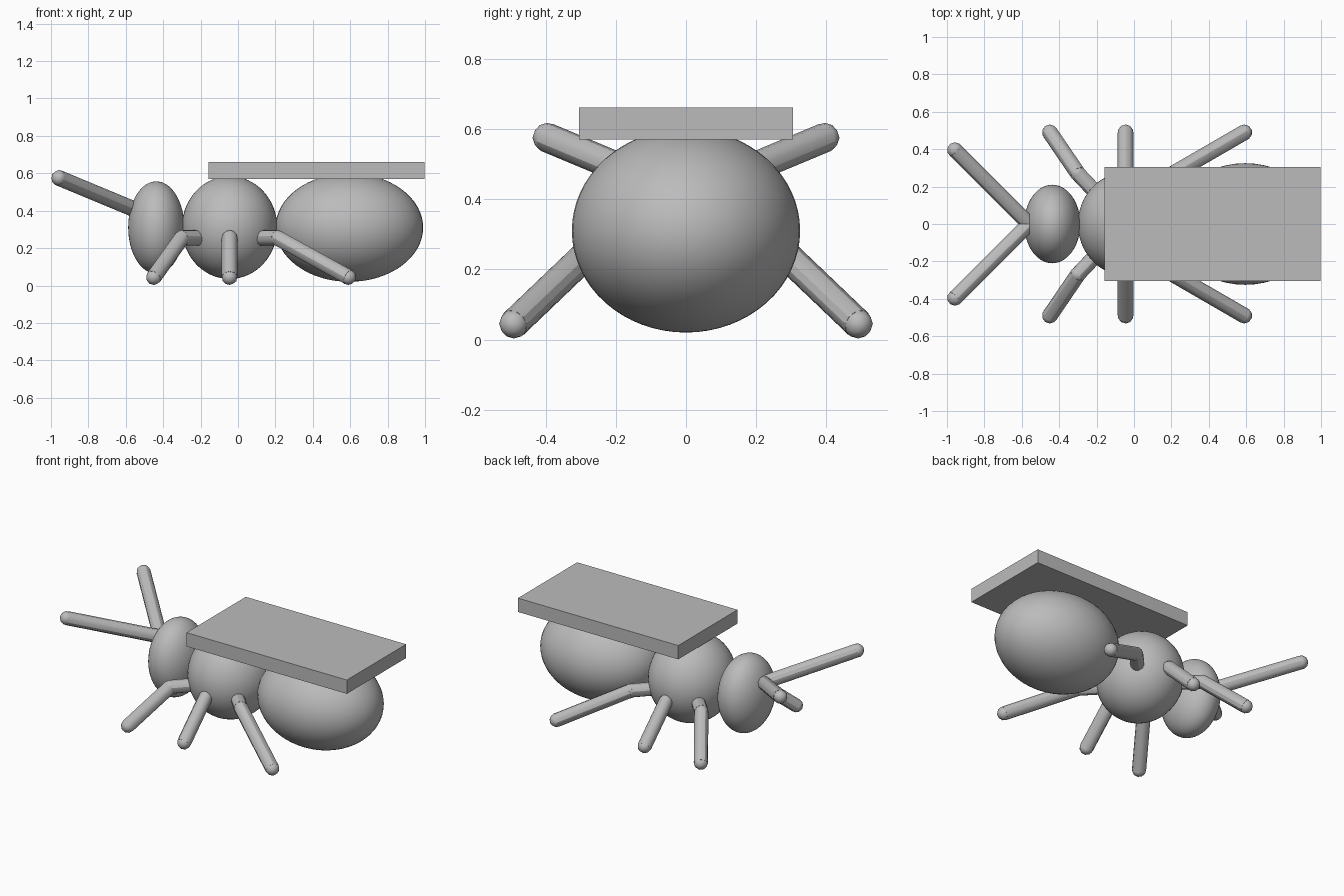
import bpy
import bmesh
from math import radians
from mathutils import Vector

cube = bpy.data.objects.get("Cube")
if cube:
    bpy.data.objects.remove(cube, do_unlink=True)

GREY = (0.5, 0.5, 0.5, 1)
grey = bpy.data.materials.new("plain grey")
grey.use_nodes = True
grey.diffuse_color = GREY
grey.node_tree.nodes["Principled BSDF"].inputs["Base Color"].default_value = GREY

LIMB_RADIUS = 0.042


def finish(name, bm, smooth=True):
    mesh = bpy.data.meshes.new(name)
    bm.to_mesh(mesh)
    bm.free()
    mesh.materials.append(grey)
    obj = bpy.data.objects.new(name, mesh)
    bpy.context.collection.objects.link(obj)
    if smooth:
        bpy.ops.object.select_all(action='DESELECT')
        obj.select_set(True)
        bpy.context.view_layer.objects.active = obj
        bpy.ops.object.shade_smooth_by_angle(angle=radians(30))
    return obj


def ellipsoid(name, centre, radii):
    bm = bmesh.new()
    bmesh.ops.create_uvsphere(bm, u_segments=48, v_segments=32, radius=1)
    bmesh.ops.scale(bm, vec=radii, verts=bm.verts)
    bmesh.ops.translate(bm, vec=centre, verts=bm.verts)
    return finish(name, bm)


def limb(name, points):
    """Round rods along the points, with a ball at every joint and tip."""
    bm = bmesh.new()
    points = [Vector(p) for p in points]
    for a, b in zip(points, points[1:]):
        rod = bmesh.ops.create_cone(bm, cap_ends=True, segments=12, depth=(b - a).length,
                                    radius1=LIMB_RADIUS, radius2=LIMB_RADIUS)["verts"]
        turn = Vector((0, 0, 1)).rotation_difference(b - a).to_matrix()
        bmesh.ops.rotate(bm, verts=rod, matrix=turn)
        bmesh.ops.translate(bm, verts=rod, vec=(a + b) / 2)
        ball = bmesh.ops.create_icosphere(bm, subdivisions=2, radius=LIMB_RADIUS)["verts"]
        bmesh.ops.translate(bm, verts=ball, vec=b)
    return finish(name, bm)


# Body in three rounded sections
ellipsoid("head", (-0.437, 0, 0.31), (0.15, 0.21, 0.247))
ellipsoid("thorax", (-0.045, 0, 0.31), (0.255, 0.275, 0.275))
ellipsoid("abdomen", (0.595, 0, 0.31), (0.395, 0.325, 0.29))

# Flat plate over the back
bm = bmesh.new()
bmesh.ops.create_cube(bm, size=1)
bmesh.ops.scale(bm, vec=(1.155, 0.61, 0.09), verts=bm.verts)
bmesh.ops.translate(bm, vec=(0.42, 0, 0.615), verts=bm.verts)
# The body tops stay hidden inside the plate
finish("back_plate", bm, smooth=False)

# Mirrored legs and feelers: pair name, knee x, foot x
LEGS = [("front", -0.3, -0.45), ("middle", -0.045, -0.045), ("rear", 0.21, 0.59)]
for side, s in (("left", 1), ("right", -1)):
    for pair, knee, foot in LEGS:
        limb(f"{pair}_leg_{side}", [(-0.045, 0, 0.255), (knee, s * 0.27, 0.255),
                                    (foot, s * 0.49, 0.045)])
    limb(f"antenna_{side}", [(-0.56, 0, 0.41), (-0.957, s * 0.395, 0.575)])
